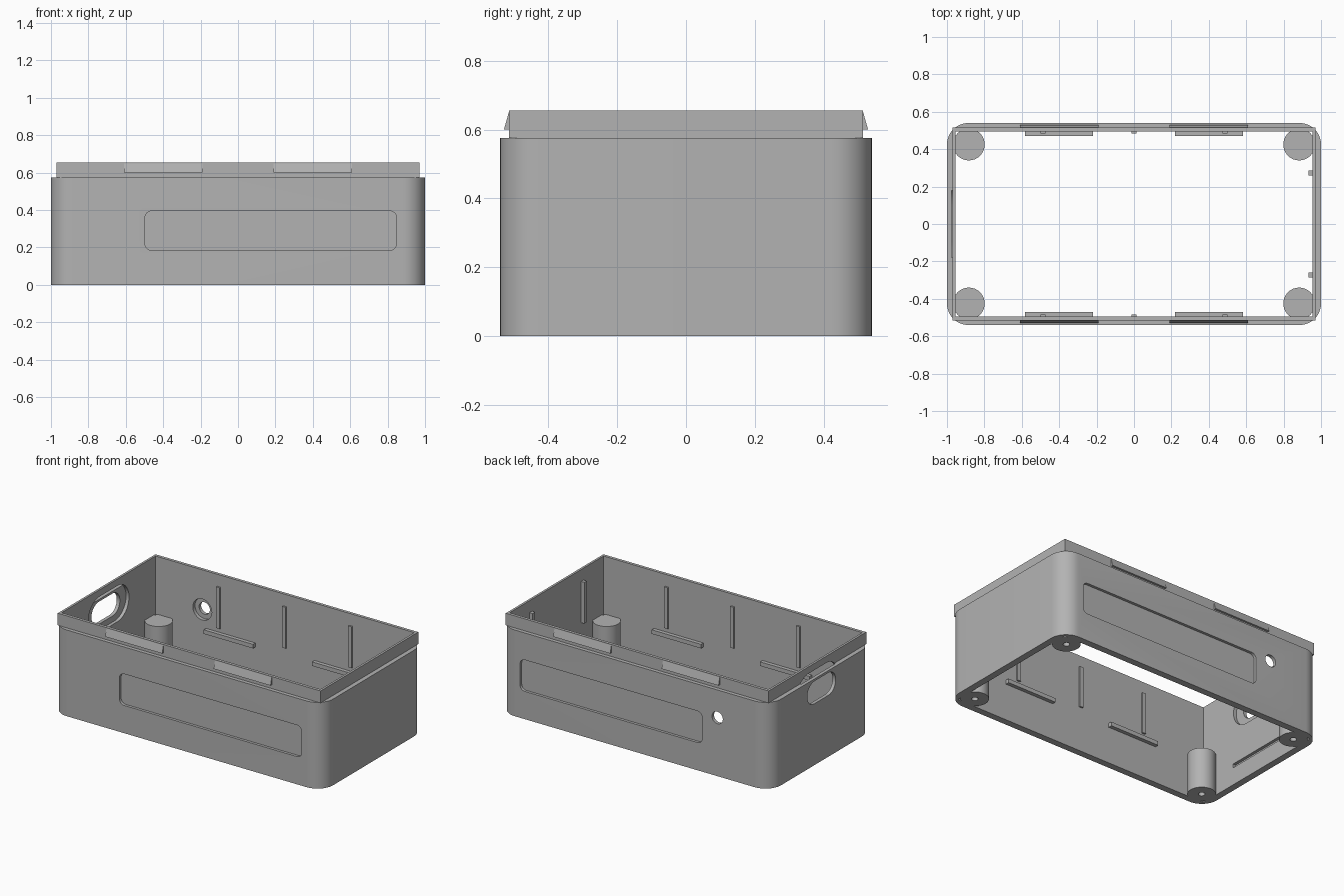
import bpy
import bmesh
import math

cube = bpy.data.objects.get("Cube")
if cube:
    bpy.data.objects.remove(cube, do_unlink=True)

grey = bpy.data.materials.new("case_grey")
grey.use_nodes = True
GREY = (0.45, 0.45, 0.45, 1)
grey.diffuse_color = GREY
grey.node_tree.nodes["Principled BSDF"].inputs["Base Color"].default_value = GREY

# Main sizes
WALL_TOP, LIP_TOP = 0.575, 0.655
INNER_X, INNER_Y = 0.955, 0.495


def rounded(cu, cv, hu, hv, r=0.0, seg=8):
    """Outline of a rectangle, rounded rectangle, slot or circle."""
    pts = []
    for k, (su, sv) in enumerate([(1, 1), (-1, 1), (-1, -1), (1, -1)]):
        for i in range(seg + 1 if r else 1):
            a = math.pi / 2 * (k + i / seg)
            p = (cu + su * (hu - r) + r * math.cos(a),
                 cv + sv * (hv - r) + r * math.sin(a)) if r else (cu + su * hu, cv + sv * hv)
            if not pts or math.dist(p, pts[-1]) > 1e-5:
                pts.append(p)
    if math.dist(pts[0], pts[-1]) < 1e-5:
        pts.pop()
    return pts


def prism(name, pts, axis, lo, hi):
    """Extrude an outline along an axis; the outline uses the other two axes in order."""
    place = {"x": lambda u, v, w: (w, u, v),
             "y": lambda u, v, w: (u, w, v),
             "z": lambda u, v, w: (u, v, w)}[axis]
    bm = bmesh.new()
    low = [bm.verts.new(place(u, v, lo)) for u, v in pts]
    high = [bm.verts.new(place(u, v, hi)) for u, v in pts]
    bm.faces.new(low)
    bm.faces.new(high)
    n = len(pts)
    for i in range(n):
        j = (i + 1) % n
        bm.faces.new((low[i], low[j], high[j], high[i]))
    bmesh.ops.recalc_face_normals(bm, faces=bm.faces)
    mesh = bpy.data.meshes.new(name)
    bm.to_mesh(mesh)
    bm.free()
    mesh.materials.append(grey)
    obj = bpy.data.objects.new(name, mesh)
    bpy.context.collection.objects.link(obj)
    return obj


def cut(obj, *cutters):
    """Subtract the cutters, bake the result and drop the cutters."""
    for c in cutters:
        c.hide_render = True
        mod = obj.modifiers.new("cut", "BOOLEAN")
        mod.operation, mod.solver, mod.object = "DIFFERENCE", "EXACT", c
    deps = bpy.context.evaluated_depsgraph_get()
    mesh = bpy.data.meshes.new_from_object(obj.evaluated_get(deps))
    obj.modifiers.clear()
    obj.data = mesh
    for c in cutters:
        bpy.data.objects.remove(c, do_unlink=True)


def smooth(obj):
    bpy.ops.object.select_all(action="DESELECT")
    obj.select_set(True)
    bpy.context.view_layer.objects.active = obj
    bpy.ops.object.shade_smooth_by_angle(angle=math.radians(30))


def cavity():
    return prism("cavity_cutter", rounded(0, 0, INNER_X, INNER_Y), "z", -0.2, 1)


def slot_recess():
    return prism("recess_cutter", rounded(0, 0.49, 0.215, 0.12, 0.12), "x", -0.977, -0.9)


# Open case walls with rounded corners, label recesses and openings
case = prism("case_walls", rounded(0, 0, 1, 0.54, 0.115, 10), "z", 0, WALL_TOP)
label = rounded(0.175, 0.29, 0.672, 0.105, 0.035)
cut(case,
    cavity(),
    prism("front_label_cutter", label, "y", -0.7, -0.522),
    prism("back_label_cutter", label, "y", 0.522, 0.7),
    prism("hole_cutter", rounded(-0.61, 0.39, 0.04, 0.04, 0.04), "y", 0.4, 0.7),
    prism("counterbore_cutter", rounded(-0.61, 0.39, 0.07, 0.07, 0.07), "y", 0.4, 0.518),
    prism("slot_cutter", rounded(0, 0.485, 0.15, 0.075, 0.075), "x", -1.2, -0.9),
    slot_recess(),
    prism("groove_cutter", rounded(0, 0.13, 0.22, 0.013), "x", -0.975, -0.9))
smooth(case)

# Thin square-cornered lip that takes the lid
lip = prism("lid_lip", rounded(0, 0, 0.97, 0.515), "z", WALL_TOP, LIP_TOP)
cut(lip, cavity(), slot_recess())
smooth(lip)

# Wedge-shaped snaps outside, ribs and ledges inside the long walls
for side, s in (("front", -1), ("back", 1)):
    for hand, cx in (("left", 0.4), ("right", -0.4)):
        wedge = [(s * 0.513, 0.6), (s * 0.529, 0.6), (s * 0.515, 0.65), (s * 0.513, 0.65)]
        prism(f"{side}_{hand}_snap", wedge, "x", cx - 0.21, cx + 0.21)
        ledge = rounded(cx, s * 0.484, 0.182, 0.014)
        prism(f"{side}_{hand}_ledge", ledge, "z", 0.245, 0.272)
    for i, x in enumerate((-0.487, 0, 0.487)):
        rib = rounded(x, s * 0.492, 0.013, 0.008)
        prism(f"{side}_rib_{i + 1}", rib, "z", 0.3, WALL_TOP)

# Ribs on the plain end wall
for side, y in (("front", -0.272), ("back", 0.272)):
    prism(f"end_{side}_rib", rounded(0.945, y, 0.013, 0.013), "z", 0.3, WALL_TOP)

# Corner screw posts with blind holes underneath
for side, y in (("front", -0.425), ("back", 0.425)):
    for hand, x in (("left", 0.883), ("right", -0.883)):
        post = prism(f"{side}_{hand}_post", rounded(x, y, 0.085, 0.085, 0.085), "z", 0, 0.27)
        cut(post, prism("screw_cutter", rounded(x, y, 0.02, 0.02, 0.02, 6), "z", -0.1, 0.2))
        smooth(post)
